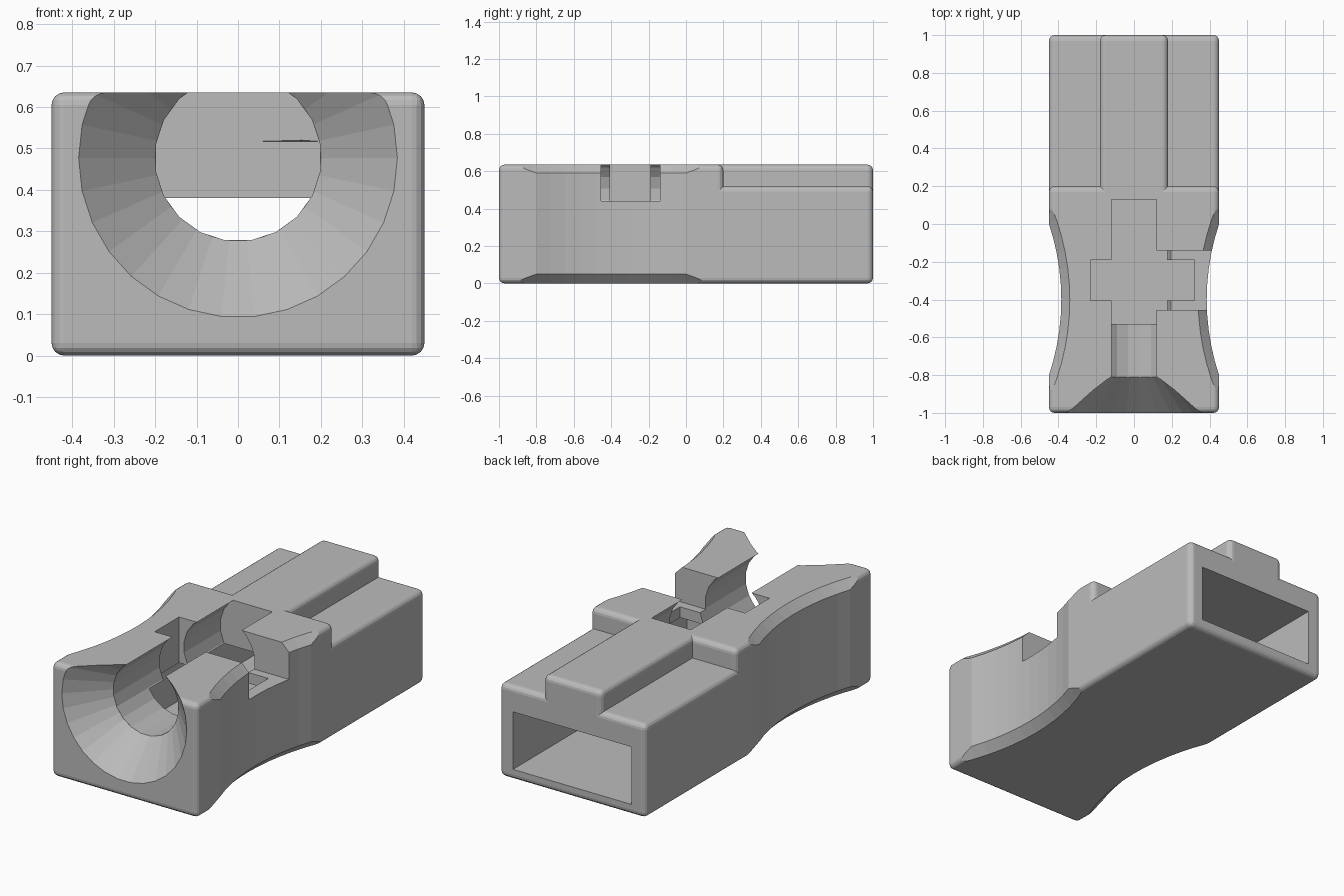
import bpy, bmesh, math
from mathutils import Matrix, Vector

cube = bpy.data.objects.get("Cube")
if cube:
    bpy.data.objects.remove(cube, do_unlink=True)

HALF_W, TOP, SHOULDER = 0.45, 0.635, 0.52
RIDGE, STEP_Y = 0.18, 0.2
BORE_Z = 0.477

grey = bpy.data.materials.new("plain_grey")
grey.use_nodes = True
grey.diffuse_color = (0.5, 0.5, 0.5, 1)
grey.node_tree.nodes["Principled BSDF"].inputs["Base Color"].default_value = (0.5, 0.5, 0.5, 1)


def finish(name, bm):
    bmesh.ops.recalc_face_normals(bm, faces=bm.faces)
    mesh = bpy.data.meshes.new(name)
    bm.to_mesh(mesh)
    bm.free()
    mesh.materials.append(grey)
    obj = bpy.data.objects.new(name, mesh)
    bpy.context.collection.objects.link(obj)
    return obj


def add_box(bm, low, high):
    low, high = Vector(low), Vector(high)
    place = Matrix.Translation((low + high) / 2) @ Matrix.Diagonal((*(high - low), 1))
    bmesh.ops.create_cube(bm, size=1, matrix=place)


def box(name, low, high):
    bm = bmesh.new()
    add_box(bm, low, high)
    return finish(name, bm)


def cone_along_y(name, y0, y1, r0, r1, sides):
    bm = bmesh.new()
    turn = (Matrix.Translation((0, (y0 + y1) / 2, BORE_Z))
            @ Matrix.Rotation(-math.pi / 2, 4, 'X')
            @ Matrix.Rotation(math.pi / sides, 4, 'Z'))
    bmesh.ops.create_cone(bm, cap_ends=True, segments=sides, radius1=r0,
                          radius2=r1, depth=y1 - y0, matrix=turn)
    return finish(name, bm)


# Body: a block whose front part and central rear ridge rise above the shoulders
bm = bmesh.new()
add_box(bm, (-HALF_W, -1, 0), (HALF_W, 1, SHOULDER))
for point, normal in (((RIDGE, 0, 0), (1, 0, 0)), ((-RIDGE, 0, 0), (1, 0, 0)),
                      ((0, STEP_Y, 0), (0, 1, 0))):
    bmesh.ops.bisect_plane(bm, geom=bm.verts[:] + bm.edges[:] + bm.faces[:],
                           plane_co=point, plane_no=normal)
raised = []
for f in bm.faces:
    c = f.calc_center_median()
    if c.z > SHOULDER - 0.001 and (c.y < STEP_Y or abs(c.x) < RIDGE):
        raised.append(f)
new = bmesh.ops.extrude_face_region(bm, geom=raised)["geom"]
bmesh.ops.translate(bm, vec=(0, 0, TOP - SHOULDER),
                    verts=[v for v in new if isinstance(v, bmesh.types.BMVert)])
bmesh.ops.recalc_face_normals(bm, faces=bm.faces)
bmesh.ops.dissolve_limit(bm, angle_limit=0.02, verts=bm.verts, edges=bm.edges)
# Round every outward edge, leaving the inner corners crisp
outer = [e for e in bm.edges if e.calc_face_angle_signed(0) > 0.5]
bmesh.ops.bevel(bm, geom=outer, offset=0.03, segments=4, profile=0.5,
                affect='EDGES', clamp_overlap=True)
body = finish("body", bm)

cutters = []

# Finger scoops on both sides, flared toward top and bottom
for side in (1, -1):
    radius, rim, over = 1.26, 0.045, 0.1
    profile = [(-over, radius + rim + over), (0.05, radius),
               (TOP - rim, radius), (TOP + over, radius + rim + over)]
    bm = bmesh.new()
    sides = 96
    rings = []
    for z, r in profile:
        rings.append([bm.verts.new((side * (0.385 + radius) + r * math.cos(math.tau * i / sides),
                                    -0.4 + r * math.sin(math.tau * i / sides), z))
                      for i in range(sides)])
    for a, b in zip(rings, rings[1:]):
        for i in range(sides):
            j = (i + 1) % sides
            bm.faces.new((a[i], a[j], b[j], b[i]))
    bm.faces.new(rings[0])
    bm.faces.new(rings[-1])
    cutters.append(finish("scoop_cutter", bm))

# Funnel mouth, round bore, rear cavity, cross slot and side notch
cutters += [
    cone_along_y("funnel_cutter", -1.1, -0.81, 0.482, 0.2, 30),
    cone_along_y("bore_cutter", -0.9, 0.13, 0.201, 0.201, 20),
    box("cavity_cutter", (-0.365, -0.53, 0.06), (0.365, 1.1, 0.38)),
    box("cross_slot_cutter", (-0.23, -0.405, 0.2), (0.32, -0.19, 0.8)),
    box("side_notch_cutter", (0, -0.455, 0.44), (0.6, -0.14, 0.8)),
]

bpy.context.view_layer.objects.active = body
for cutter in cutters:
    cut = body.modifiers.new(cutter.name, 'BOOLEAN')
    cut.operation = 'DIFFERENCE'
    cut.solver = 'EXACT'
    cut.object = cutter
    bpy.ops.object.modifier_apply(modifier=cut.name)
    bpy.data.objects.remove(cutter, do_unlink=True)
